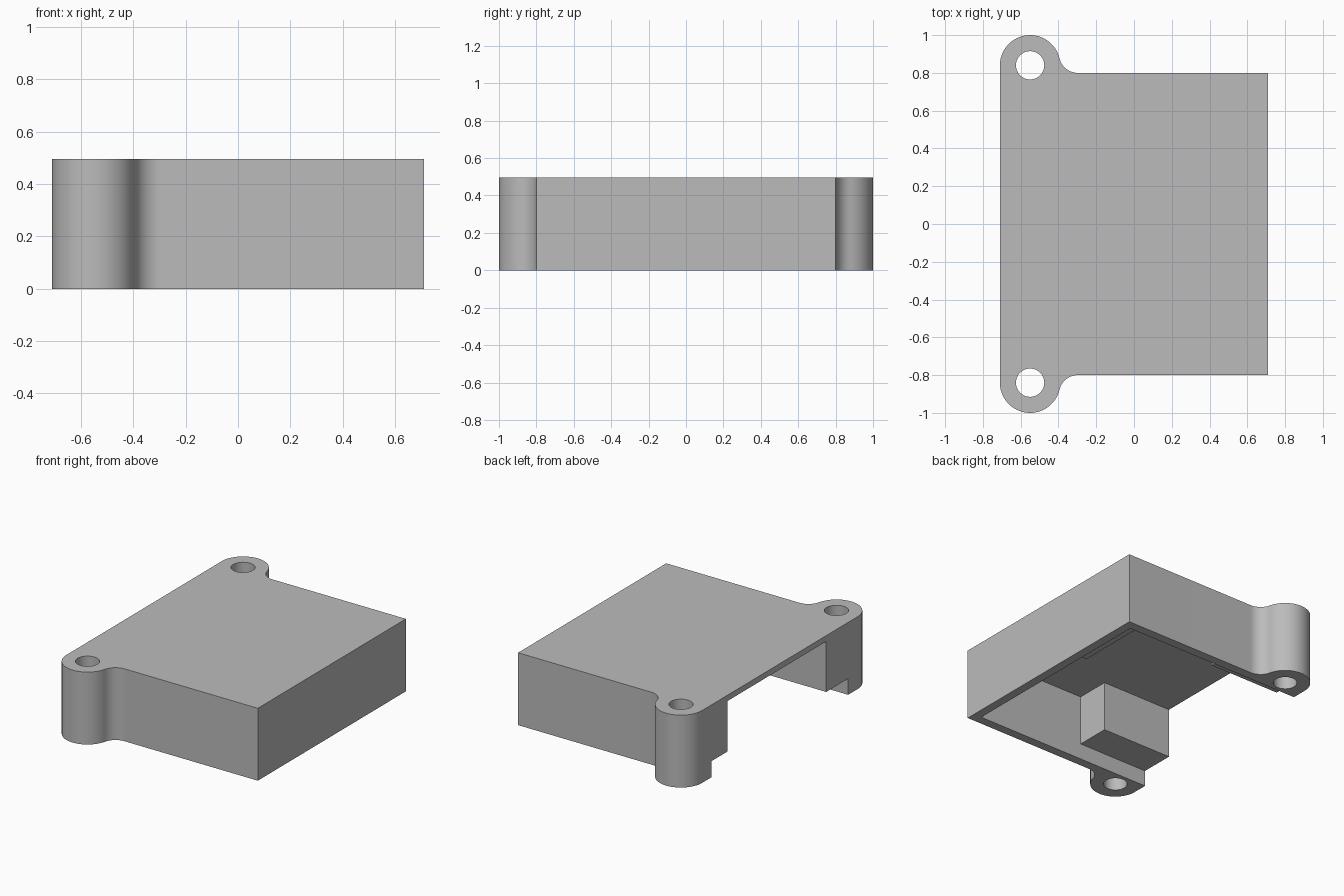
import bpy
import bmesh
import math

default = bpy.data.objects.get("Cube")
if default:
    bpy.data.objects.remove(default, do_unlink=True)

HEIGHT = 0.495
CEILING = 0.455
LEDGE = 0.11
X, Y = 0.71, 0.80             # outer half sizes
INNER_X, INNER_Y = 0.65, 0.737
EAR_X, EAR_Y, EAR_R = -0.55, 0.84, 0.16
HOLE_R, FILLET_R = 0.075, 0.10

grey = bpy.data.materials.new("plain grey")
grey.use_nodes = True
colour = (0.5, 0.5, 0.5, 1)
grey.diffuse_color = colour
grey.node_tree.nodes["Principled BSDF"].inputs["Base Color"].default_value = colour


def prism(name, points, z0, z1):
    """Upright solid from a flat outline."""
    bm = bmesh.new()
    base = bm.faces.new([bm.verts.new((x, y, z0)) for x, y in points])
    top = bmesh.ops.extrude_face_region(bm, geom=[base])["geom"]
    bmesh.ops.translate(bm, vec=(0, 0, z1 - z0),
                        verts=[v for v in top if isinstance(v, bmesh.types.BMVert)])
    bmesh.ops.recalc_face_normals(bm, faces=bm.faces)
    mesh = bpy.data.meshes.new(name)
    bm.to_mesh(mesh)
    bm.free()
    mesh.materials.append(grey)
    obj = bpy.data.objects.new(name, mesh)
    bpy.context.collection.objects.link(obj)
    return obj


def box(name, x0, x1, y0, y1, z0, z1):
    return prism(name, [(x0, y0), (x1, y0), (x1, y1), (x0, y1)], z0, z1)


def arc(cx, cy, r, start, end, steps):
    angles = [start + (end - start) * i / steps for i in range(steps + 1)]
    return [(cx + r * math.cos(a), cy + r * math.sin(a)) for a in angles]


def cut(target, cutter):
    """Subtract a cutter and throw it away."""
    mod = target.modifiers.new("cut", "BOOLEAN")
    mod.operation = "DIFFERENCE"
    mod.solver = "EXACT"
    mod.object = cutter
    cutter.hide_render = True
    bpy.context.view_layer.objects.active = target
    bpy.ops.object.modifier_apply(modifier=mod.name)
    bpy.data.objects.remove(cutter, do_unlink=True)


# Half outline: side wall, concave fillet, then round ear
fillet_y = Y + FILLET_R
fillet_x = EAR_X + math.sqrt((EAR_R + FILLET_R) ** 2 - (fillet_y - EAR_Y) ** 2)
tangent = math.atan2(fillet_y - EAR_Y, fillet_x - EAR_X)
half = [(X, Y)]
half += arc(fillet_x, fillet_y, FILLET_R, -math.pi / 2, tangent - math.pi, 16)
half += arc(EAR_X, EAR_Y, EAR_R, tangent, math.pi, 40)[1:]
outline = half + [(x, -y) for x, y in reversed(half)]
housing = prism("housing", outline, 0, HEIGHT)

# Hollow, open underneath and on the ear side, leaving the solid posts
cavity = box("cavity_cutter", -X - 0.1, INNER_X, -INNER_Y, INNER_Y, -0.1, CEILING)
posts = [
    (-X - 0.2, -0.175, -Y, -0.50),
    (-X - 0.2, -0.175, 0.565, Y),
    (0.49, X, 0.115, Y),
]
for x0, x1, y0, y1 in posts:
    cut(cavity, box("post_cutter", x0, x1, y0, y1, LEDGE, HEIGHT + 0.1))
cut(housing, cavity)

# Screw holes through both ears
for side in (-1, 1):
    ring = arc(EAR_X, side * EAR_Y, HOLE_R, 0, math.tau, 48)[:-1]
    cut(housing, prism("hole_cutter", ring, -0.1, HEIGHT + 0.1))

bpy.ops.object.select_all(action="DESELECT")
housing.select_set(True)
bpy.context.view_layer.objects.active = housing
bpy.ops.object.shade_smooth_by_angle(angle=math.radians(30))
